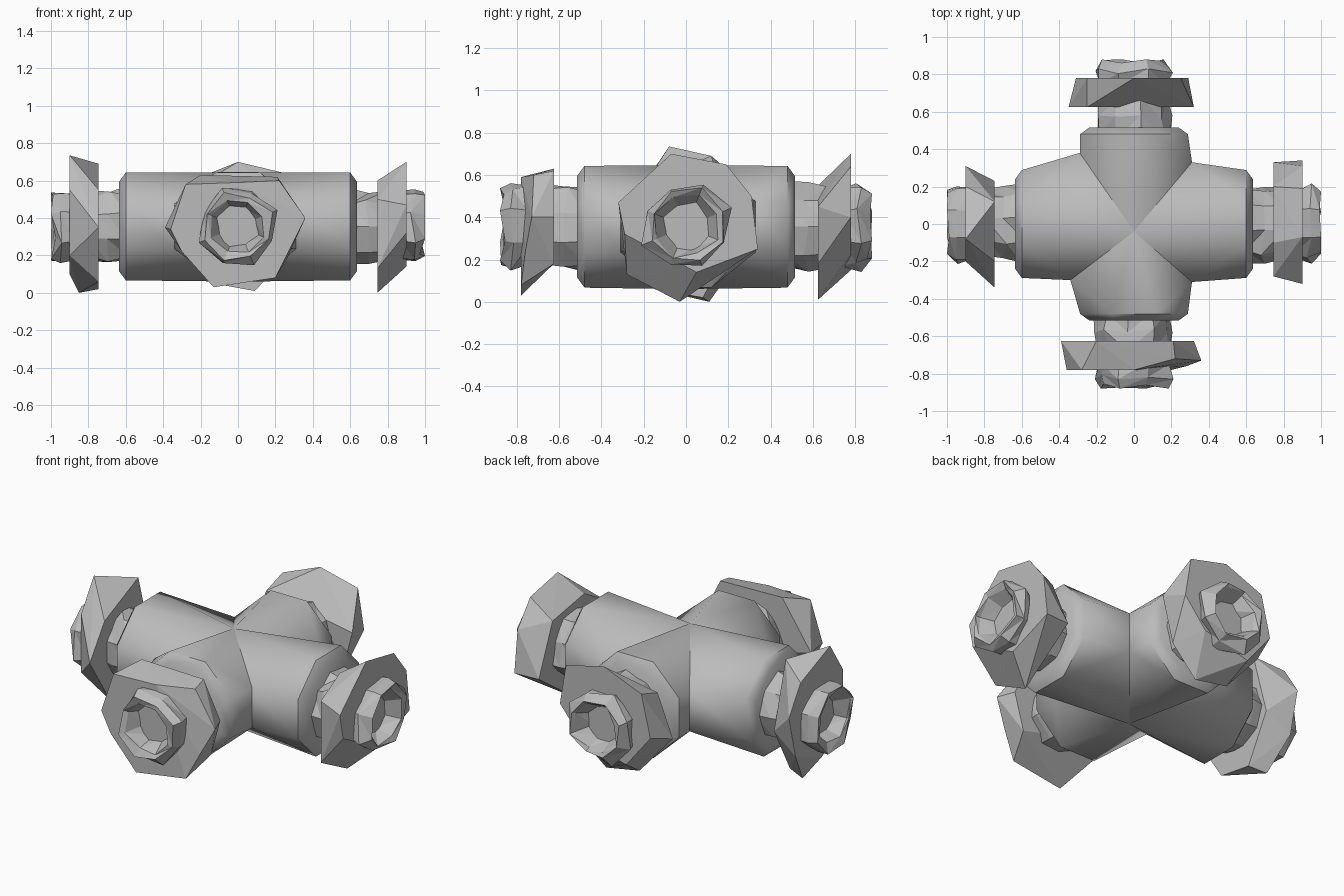
import bpy, bmesh, math, random
from mathutils import Vector, Matrix

random.seed(4)
if "Cube" in bpy.data.objects:
    bpy.data.objects.remove(bpy.data.objects["Cube"], do_unlink=True)

steel = bpy.data.materials.new("plain grey")
steel.use_nodes = True
GREY = (0.5, 0.5, 0.5, 1)
steel.diffuse_color = GREY
steel.node_tree.nodes["Principled BSDF"].inputs["Base Color"].default_value = GREY
AXIS_Z = 0.355


def place(u, v, w, k):
    """Across, up and outward along arm k (front, left, back, right)."""
    return Matrix.Rotation(k * math.pi / 2, 3, "Z") @ Vector((u, -w, v))


def finish(bm, name):
    bmesh.ops.recalc_face_normals(bm, faces=bm.faces[:])
    mesh = bpy.data.meshes.new(name)
    bm.to_mesh(mesh)
    bm.free()
    mesh.materials.append(steel)
    ob = bpy.data.objects.new(name, mesh)
    bpy.context.collection.objects.link(ob)
    return ob


def hull(name, points):
    bm = bmesh.new()
    for p in points:
        bm.verts.new(p)
    res = bmesh.ops.convex_hull(bm, input=bm.verts[:])
    junk = {g for g in res["geom_interior"] + res["geom_unused"]
            if isinstance(g, bmesh.types.BMVert)}
    bmesh.ops.delete(bm, geom=list(junk), context="VERTS")
    return finish(bm, name)


def make_ring(bm, w, r, k, sides, jitter=0.0):
    ring = []
    for i in range(sides):
        a = (i + 0.5) * math.tau / sides
        s = r * (1 + random.uniform(-jitter, jitter))
        dw = random.uniform(0, jitter) * 0.25 * (i % 2)
        ring.append(bm.verts.new(place(s * math.cos(a), AXIS_Z + s * math.sin(a), w - dw, k)))
    return ring


def bridge(bm, a, b):
    """Join two loops with triangles; repeated points collapse to fans."""
    for i in range(len(a)):
        j = (i + 1) % len(a)
        # the ridge side of each shoulder decides the diagonal
        pairs = ((a[i], b[i], b[j]), (a[i], b[j], a[j]))
        if i in (2, 6):
            pairs = ((a[j], b[i], b[j]), (a[i], b[i], a[j]))
        for tri in pairs:
            if len(set(tri)) == 3:
                bm.faces.new(tri)


def lathe(name, profile, k, sides, jitter):
    """Loft jagged rings of (outward, radius) and cap both ends."""
    bm = bmesh.new()
    rings = [make_ring(bm, w, r, k, sides, jitter) for w, r in profile]
    for a, b in zip(rings, rings[1:]):
        bridge(bm, a, b)
    bm.faces.new(rings[0])
    bm.faces.new(rings[-1])
    bmesh.ops.triangulate(bm, faces=bm.faces[:])
    return finish(bm, name)


# Cross-shaped body: four eight-sided arms fanning from a crown above and below
bm = bmesh.new()
crown = bm.verts.new((0, -0.04, 0.645))
keel = bm.verts.new((0, -0.04, 0.06))
corners = [[bm.verts.new((x, y, AXIS_Z + s * 0.12)) for s in (1, -1)]
           for x, y in ((0.31, -0.31), (0.31, 0.33), (-0.29, 0.38), (-0.34, -0.3))]
for k in range(4):
    end = 0.635 if k % 2 else 0.515
    (up_a, low_a), (up_b, low_b) = corners[k], corners[k - 1]
    root = [up_a, crown, crown, up_b, low_b, keel, keel, low_a]
    shoulder = make_ring(bm, end - 0.035, 0.312, k, 8)
    rim = make_ring(bm, end, 0.26, k, 8)
    bridge(bm, root, shoulder)
    bridge(bm, shoulder, rim)
    bm.faces.new(rim)
body = finish(bm, "body")
bpy.ops.object.select_all(action="DESELECT")
body.select_set(True)
bpy.context.view_layer.objects.active = body
bpy.ops.object.shade_smooth_by_angle(angle=math.radians(47))

# Irregular flange outlines per arm: inner rim, outer rim (third value sets a point back)
FLANGES = {
    "front": ([(-.39, .35), (-.2, .63), (.21, .62), (.32, .4), (.26, .18)],
              [(-.36, .34), (-.28, .58), (0, .59), (.22, .6, .06), (.36, .4, .05),
               (.28, .24, .02), (.2, .08), (-.13, .03), (-.3, .22)]),
    "left": ([(-.28, .13), (-.03, 0), (.33, .25), (.2, .55), (-.1, .6), (-.28, .5)],
             [(-.32, .47), (-.29, .32), (.05, .14), (.34, .25), (.31, .5), (.19, .65),
              (-.07, .7)]),
    "back": ([(-.09, .01), (.13, .05), (.35, .3), (.25, .55), (-.32, .45), (-.25, .18)],
             [(0, .7), (-.25, .64), (-.29, .4), (-.15, .23), (.15, .15), (.31, .35),
              (.25, .6)]),
    "right": ([(.34, .35), (.2, .55), (-.12, .69), (-.23, .3), (-.08, .02), (.15, .06)],
              [(.08, .735), (.2, .55), (.2, .2), (0, .1), (-.11, 0, .05), (-.25, .2),
               (-.31, .45), (-.2, .62)]),
}

# Each arm: neck, flange plate and hollow jagged nozzle
for k, (side, (inner, outer)) in enumerate(FLANGES.items()):
    tip = 1.0 if k % 2 else 0.88
    hull(side + "_flange", [place(u, v, tip - 0.255, k) for u, v in inner]
         + [place(u, v, tip - 0.1 - sum(back), k) for u, v, *back in outer])
    lathe(side + "_neck", [(tip - 0.4, 0.2), (tip - 0.3, 0.2), (tip - 0.2, 0.19)],
          k, 9, 0.1)
    lathe(side + "_nozzle", [(tip - d, r) for d, r in
                             ((0.13, 0.19), (0.05, 0.21), (0, 0.18),
                              (0.015, 0.15), (0.12, 0.1))], k, 8, 0.12)
